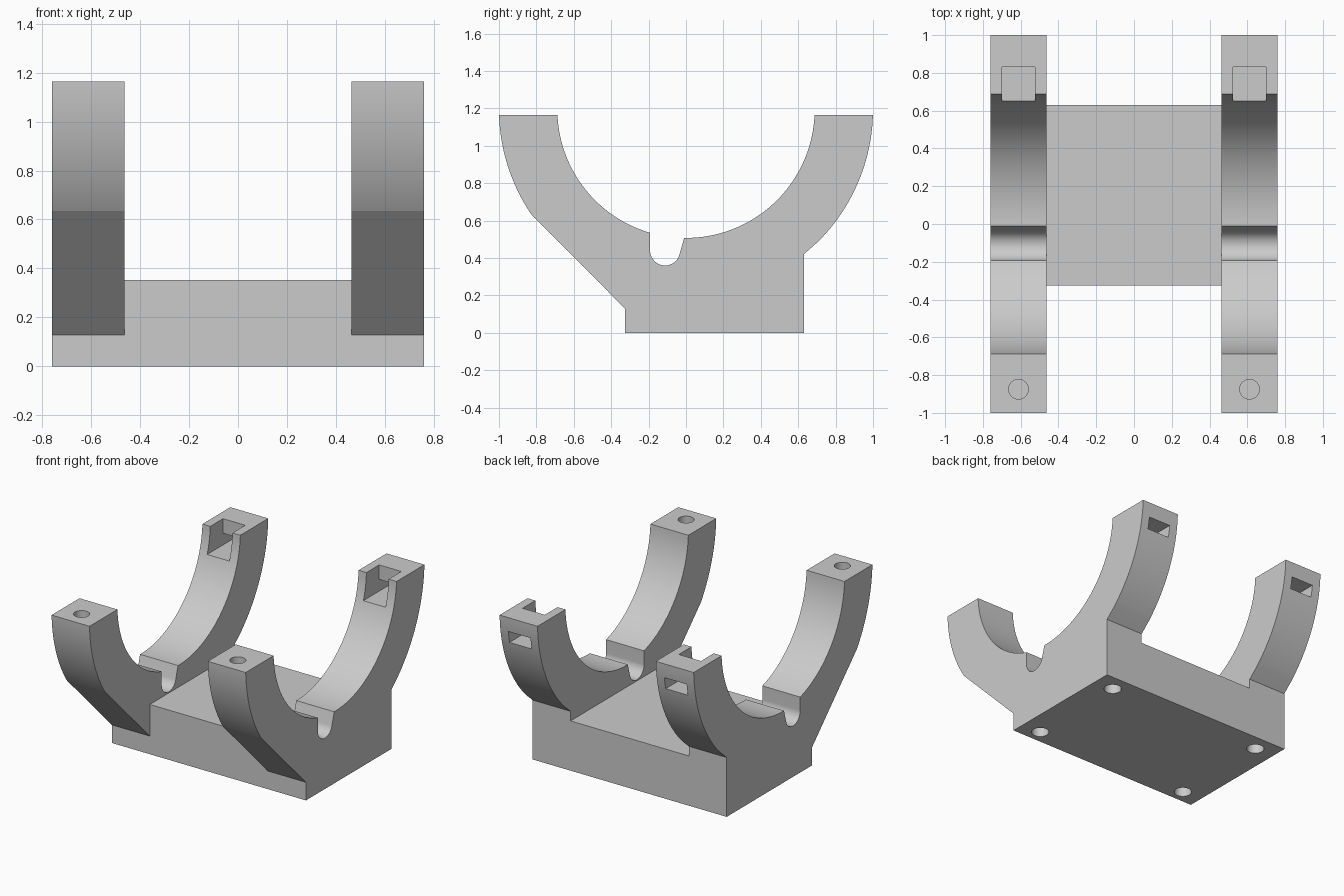
import bpy
import bmesh
from math import sin, cos, sqrt, atan2, pi, radians
from mathutils import Matrix

cube = bpy.data.objects.get("Cube")
if cube:
    bpy.data.objects.remove(cube, do_unlink=True)

HALF_X, ARM_IN = 0.76, 0.463          # outer and inner sides of the arms
FRONT, BACK, TOP = -0.325, 0.63, 1.163
AXIS_Z, R_IN, R_OUT = 1.195, 0.688, 1.0
ARM_X = (HALF_X + ARM_IN) / 2

grey = bpy.data.materials.new("light grey")
grey.use_nodes = True
colour = (0.6, 0.6, 0.6, 1)
grey.diffuse_color = colour
grey.node_tree.nodes["Principled BSDF"].inputs["Base Color"].default_value = colour


def add_object(name, bm):
    bmesh.ops.recalc_face_normals(bm, faces=bm.faces)
    mesh = bpy.data.meshes.new(name)
    bm.to_mesh(mesh)
    bm.free()
    mesh.materials.append(grey)
    obj = bpy.data.objects.new(name, mesh)
    bpy.context.collection.objects.link(obj)
    return obj


def box(name, x, y, z):
    bm = bmesh.new()
    size = [b - a for a, b in (x, y, z)]
    mid = [(a + b) / 2 for a, b in (x, y, z)]
    bmesh.ops.create_cube(bm, size=1, matrix=Matrix.Translation(mid) @ Matrix.Diagonal((*size, 1)))
    return add_object(name, bm)


def drill(name, x, y, z0, z1, radius):
    bm = bmesh.new()
    bmesh.ops.create_cone(bm, cap_ends=True, segments=64, radius1=radius, radius2=radius,
                          depth=z1 - z0, matrix=Matrix.Translation((x, y, (z0 + z1) / 2)))
    return add_object(name, bm)


def arc(cy, cz, r, a0, a1, n):
    return [(cy + r * cos(a0 + (a1 - a0) * i / n), cz + r * sin(a0 + (a1 - a0) * i / n))
            for i in range(n + 1)]


def extrude(name, profile, x0, x1):
    bm = bmesh.new()
    face = bm.faces.new([bm.verts.new((x0, y, z)) for y, z in profile])
    new = bmesh.ops.extrude_face_region(bm, geom=[face])["geom"]
    bmesh.ops.translate(bm, vec=(x1 - x0, 0, 0),
                        verts=[v for v in new if isinstance(v, bmesh.types.BMVert)])
    return add_object(name, bm)


def combine(target, tool, operation):
    mod = target.modifiers.new("cut", 'BOOLEAN')
    mod.operation, mod.object, mod.solver = operation, tool, 'EXACT'
    bpy.context.view_layer.objects.active = target
    bpy.ops.object.modifier_apply(modifier=mod.name)
    bpy.data.objects.remove(tool, do_unlink=True)


def angle(y, r):
    """Angle on the lower half of a cradle circle at depth y."""
    return atan2(-sqrt(r * r - y * y), y)


# Side outline of one arm: base, outer curve, cradle and rounded notch
drop = TOP - AXIS_Z
tip_out, tip_in = sqrt(R_OUT**2 - drop**2), sqrt(R_IN**2 - drop**2)
outline = [(FRONT, 0), (BACK, 0), (BACK, 0.42)]
outline += arc(0, AXIS_Z, R_OUT, angle(0.705, R_OUT), angle(tip_out, R_OUT), 24)
outline += arc(0, AXIS_Z, R_IN, angle(tip_in, R_IN), angle(-0.01, R_IN), 40)
outline += arc(-0.112, 0.44, 0.08, radians(-14), -pi, 40)
outline += arc(0, AXIS_Z, R_IN, angle(-0.192, R_IN), angle(-tip_in, R_IN), 32)
outline += arc(0, AXIS_Z, R_OUT, angle(-tip_out, R_OUT), angle(-0.828, R_OUT), 20)
outline += [(FRONT, 0.128)]

# Base plate joined with both arms
cradle = box("cradle", (-ARM_IN, ARM_IN), (FRONT, BACK), (0, 0.352))
for side in (-1, 1):
    arm = extrude("arm", outline, side * ARM_IN, side * HALF_X)
    combine(cradle, arm, 'UNION')

for side in (-1, 1):
    x = side * ARM_X
    slot = (x - 0.087, x + 0.087)
    # Screw hole in the front tip
    combine(cradle, drill("tip_hole", x, -0.875, 0.86, 1.3, 0.052), 'DIFFERENCE')
    # Open pocket and through slot in the back tip
    combine(cradle, box("pocket", slot, (0.5, 0.83), (0.977, 1.3)), 'DIFFERENCE')
    combine(cradle, box("strap_slot", slot, (0.55, 1.2), (0.977, 1.06)), 'DIFFERENCE')
    # Mounting holes in the underside
    for y in (-0.23, 0.51):
        combine(cradle, drill("mount_hole", x, y, -0.2, 0.25, 0.057), 'DIFFERENCE')

bpy.ops.object.select_all(action='DESELECT')
cradle.select_set(True)
bpy.context.view_layer.objects.active = cradle
bpy.ops.object.shade_smooth_by_angle(angle=radians(8))
